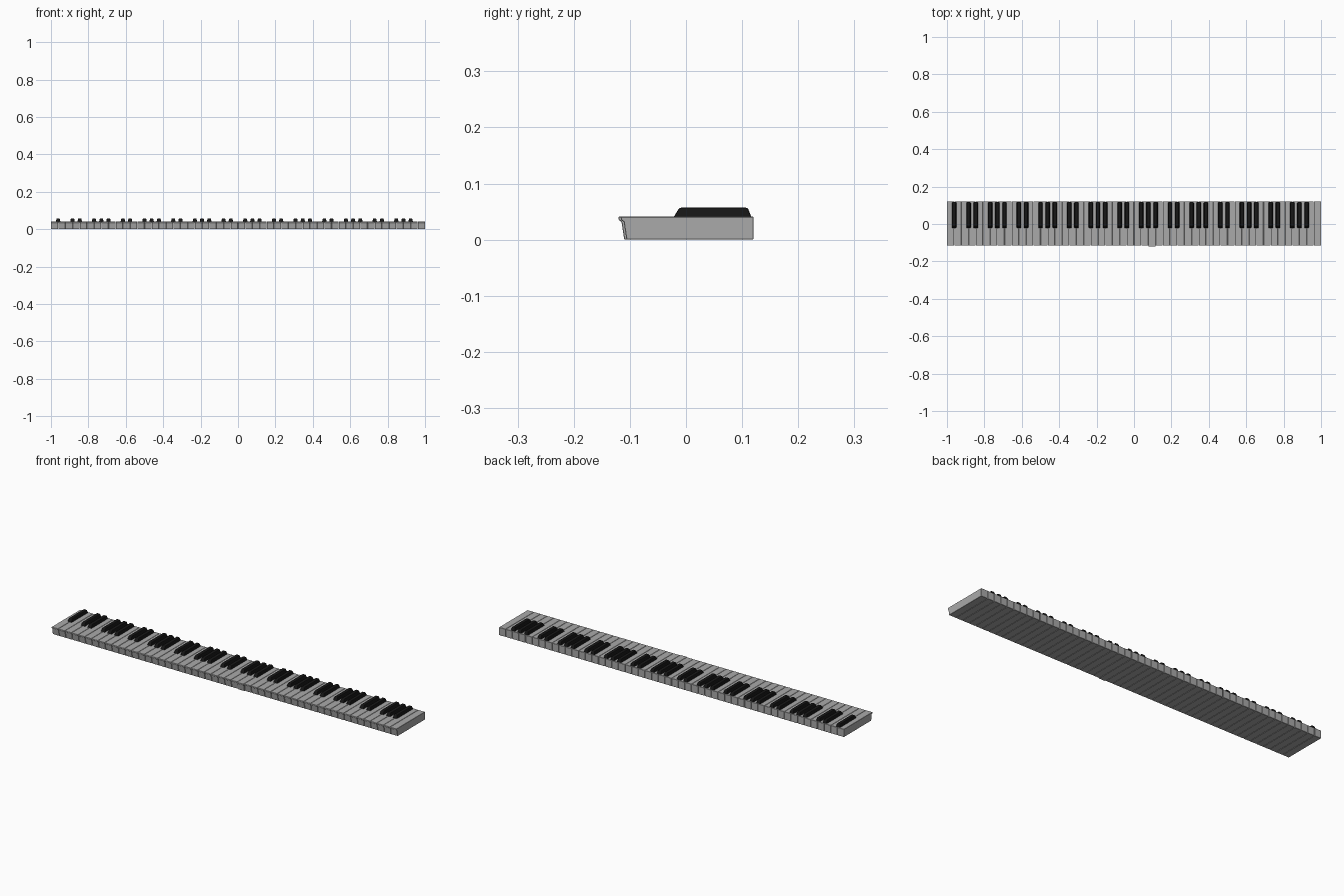
import bpy, bmesh

if "Cube" in bpy.data.objects:
    bpy.data.objects.remove(bpy.data.objects["Cube"])

WHITE_COUNT = 52
PITCH = 2.0 / WHITE_COUNT


def material(name, rgb):
    m = bpy.data.materials.new(name)
    m.diffuse_color = (*rgb, 1)
    m.use_nodes = True
    m.node_tree.nodes["Principled BSDF"].inputs["Base Color"].default_value = m.diffuse_color
    return m


def finish(bm, name, mat, bevel, segments):
    """Round every edge a little and turn the bmesh into mesh data."""
    bmesh.ops.recalc_face_normals(bm, faces=bm.faces)
    bmesh.ops.bevel(bm, geom=bm.edges[:], offset=bevel, segments=segments,
                    profile=0.5, affect='EDGES', clamp_overlap=True)
    me = bpy.data.meshes.new(name)
    bm.to_mesh(me)
    bm.free()
    me.materials.append(mat)
    return me


def white_key_mesh(name, shift, mat):
    """Side profile (y, z) with an overhanging front lip, extruded across x."""
    profile = [(0.12, 0), (0.12, 0.041), (-0.116 - shift, 0.041),
               (-0.116 - shift, 0.035), (-0.111 - shift, 0.032),
               (-0.106 - shift, 0)]
    half = PITCH / 2 - 0.0005
    bm = bmesh.new()
    left = [bm.verts.new((-half, y, z)) for y, z in profile]
    right = [bm.verts.new((half, y, z)) for y, z in profile]
    bm.faces.new(left)
    bm.faces.new(right[::-1])
    for i in range(len(profile)):
        j = (i + 1) % len(profile)
        bm.faces.new((left[i], right[i], right[j], left[j]))
    return finish(bm, name, mat, 0.001, 1)


def black_key_mesh(name, mat):
    """Tapered block: wide base, narrower top with a sloping front."""
    bm = bmesh.new()
    bmesh.ops.create_cube(bm, size=1)
    for v in bm.verts:
        top = v.co.z > 0
        front = v.co.y < 0
        v.co.x = (0.009 if top else 0.0125) * (1 if v.co.x > 0 else -1)
        v.co.y = (-0.012 if front else 0.110) if top else (-0.024 if front else 0.118)
        v.co.z = 0.057 if top else 0.037
    return finish(bm, name, mat, 0.003, 2)


def place(name, mesh, x):
    ob = bpy.data.objects.new(name, mesh)
    ob.location.x = x
    bpy.context.collection.objects.link(ob)


grey = material("key_grey", (0.4, 0.4, 0.4))
black = material("key_black", (0.008, 0.008, 0.008))

white = white_key_mesh("white_key", 0.0, grey)
forward = white_key_mesh("forward_white_key", 0.004, grey)
sharp = black_key_mesh("black_key", black)

# White keys, one of which sits slightly forward
for i in range(WHITE_COUNT):
    place("white_key", forward if i == 28 else white, -1 + PITCH * (i + 0.5))

# Black keys in the two-and-three pattern, the lowest white key being an A
for i in range(WHITE_COUNT - 1):
    if i % 7 in (0, 2, 3, 5, 6):
        place("black_key", sharp, -1 + PITCH * (i + 1))
